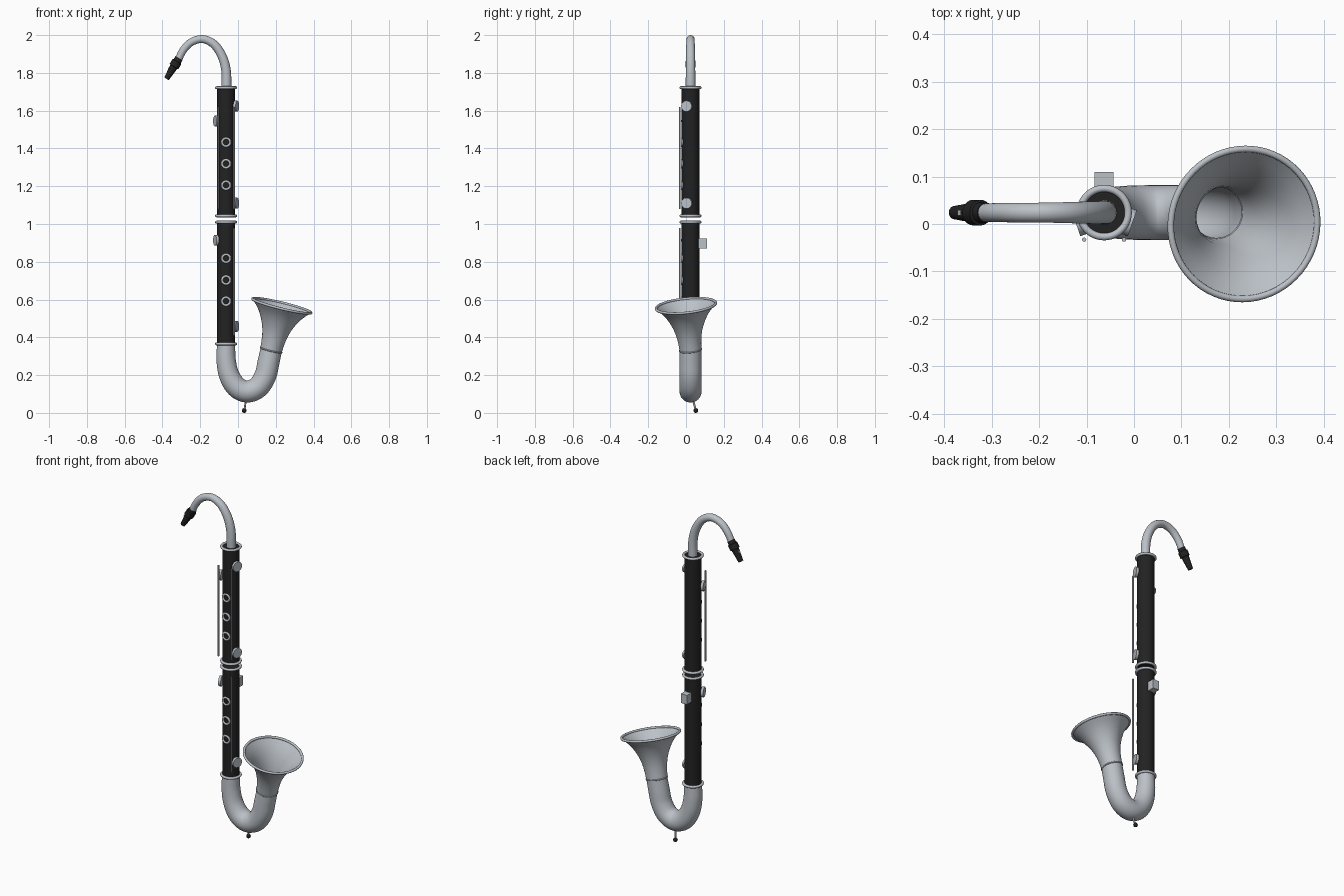
import bpy, bmesh, math
from mathutils import Vector, Matrix

if "Cube" in bpy.data.objects:
    bpy.data.objects.remove(bpy.data.objects["Cube"])


def material(name, rgb):
    m = bpy.data.materials.new(name)
    m.diffuse_color = (*rgb, 1)
    m.use_nodes = True
    m.node_tree.nodes["Principled BSDF"].inputs["Base Color"].default_value = m.diffuse_color
    return m


SILVER = material("silver", (0.50, 0.535, 0.575))
BLACK = material("black", (0.016, 0.016, 0.016))
AX, AY = -0.063, 0.024          # axis of the straight body
BODY_R = 0.047


def finish(bm, name, mat, smooth=True):
    bmesh.ops.recalc_face_normals(bm, faces=bm.faces)
    me = bpy.data.meshes.new(name)
    bm.to_mesh(me)
    bm.free()
    ob = bpy.data.objects.new(name, me)
    bpy.context.collection.objects.link(ob)
    me.materials.append(mat)
    if smooth:
        bpy.ops.object.select_all(action='DESELECT')
        ob.select_set(True)
        bpy.context.view_layer.objects.active = ob
        bpy.ops.object.shade_smooth_by_angle(angle=math.radians(40))
    return ob


def frame(origin, axis):
    """Matrix placing local z along the given axis."""
    q = Vector(axis).to_track_quat('Z', 'Y')
    return Matrix.Translation(origin) @ q.to_matrix().to_4x4()


def lathe(name, profile, origin, axis, mat, seg=48, closed=False):
    """Revolve (radius, height) points around an axis."""
    bm = bmesh.new()
    rings = []
    for r, h in profile:
        if r < 1e-6:
            rings.append([bm.verts.new((0, 0, h))] * seg)
        else:
            rings.append([bm.verts.new((r * math.cos(a), r * math.sin(a), h))
                          for a in (2 * math.pi * i / seg for i in range(seg))])
    pairs = list(zip(rings, rings[1:]))
    if closed:
        pairs.append((rings[-1], rings[0]))
    for a, b in pairs:
        for i in range(seg):
            j = (i + 1) % seg
            quad = list(dict.fromkeys((a[i], a[j], b[j], b[i])))
            bm.faces.new(quad)
    bm.transform(frame(origin, axis))
    return finish(bm, name, mat)


def cylinder(name, p0, p1, r, mat, seg=48):
    d = Vector(p1) - Vector(p0)
    return lathe(name, [(0, 0), (r, 0), (r, d.length), (0, d.length)], p0, d, mat, seg)


def ring(name, origin, axis, major, minor, mat=SILVER, seg=48):
    prof = [(major + minor * math.cos(a), minor * math.sin(a))
            for a in (2 * math.pi * i / 12 for i in range(12))]
    return lathe(name, prof, origin, axis, mat, seg, closed=True)


def bent_tube(name, pts, mat, caps=True, seg=32, steps=6):
    """Sweep a circle along a smooth path of (x, z, radius) points at depth AY."""
    p = [Vector(q) for q in pts]
    p = [2 * p[0] - p[1]] + p + [2 * p[-1] - p[-2]]
    path = []
    for k in range(1, len(p) - 2):
        a, b, c, d = p[k - 1:k + 3]
        for s in range(steps):
            t = s / steps
            path.append(0.5 * (2 * b + (c - a) * t + (2 * a - 5 * b + 4 * c - d) * t * t
                               + (3 * b - a - 3 * c + d) * t ** 3))
    path.append(p[-2])
    bm = bmesh.new()
    rings = []
    for i, q in enumerate(path):
        t = path[min(i + 1, len(path) - 1)] - path[max(i - 1, 0)]
        n = Vector((t.y, 0, -t.x)).normalized()
        c = Vector((q.x, AY, q.y))
        rings.append([bm.verts.new(c + q.z * (math.cos(a) * n + math.sin(a) * Vector((0, 1, 0))))
                      for a in (2 * math.pi * j / seg for j in range(seg))])
    for a, b in zip(rings, rings[1:]):
        for i in range(seg):
            j = (i + 1) % seg
            bm.faces.new((a[i], a[j], b[j], b[i]))
    if caps:
        bm.faces.new(rings[0])
        bm.faces.new(rings[-1])
    return finish(bm, name, mat)


# straight body joints and their metal rings
cylinder("upper_joint", (AX, AY, 1.043), (AX, AY, 1.722), BODY_R, BLACK)
cylinder("lower_joint", (AX, AY, 0.362), (AX, AY, 1.01), BODY_R, BLACK)
for z in (1.722, 1.043, 1.01, 0.365):
    ring("joint_ring", (AX, AY, z), (0, 0, 1), 0.051, 0.0075)

# curved neck
bent_tube("neck", [(-0.061, 1.70, 0.026), (-0.063, 1.81, 0.025), (-0.085, 1.89, 0.024),
                   (-0.128, 1.952, 0.0225), (-0.187, 1.979, 0.021), (-0.247, 1.963, 0.0205),
                   (-0.290, 1.92, 0.020), (-0.318, 1.866, 0.019)], SILVER)

# mouthpiece with a small plate on its upper side
m0, m1 = Vector((-0.312, AY, 1.878)), Vector((-0.379, AY, 1.768))
md = (m1 - m0).normalized()
lathe("mouthpiece", [(0, 0), (0.021, 0), (0.022, 0.012), (0.022, 0.02), (0.027, 0.022),
                     (0.027, 0.052), (0.021, 0.054), (0.014, 0.128), (0, 0.128)],
      m0, md, BLACK, 32)
bm = bmesh.new()
bmesh.ops.create_cube(bm, size=1)
up = Vector((md.z, 0, -md.x))
if up.z < 0:
    up = -up
bm.transform(frame(m0 + md * 0.075 + up * 0.0185, up) @ Matrix.Diagonal((0.012, 0.012, 0.006, 1)))
finish(bm, "mouthpiece_plate", SILVER, False)

# U-shaped bow
bent_tube("bow", [(AX, 0.365, 0.048), (AX, 0.28, 0.051), (-0.047, 0.20, 0.054),
                  (-0.008, 0.138, 0.057), (0.047, 0.113, 0.058), (0.105, 0.135, 0.058),
                  (0.144, 0.195, 0.058), (0.162, 0.27, 0.058), (0.177, 0.34, 0.057)],
          SILVER, caps=False)

# flared bell with a thin wall and rolled rim
b0, b1 = Vector((0.175, AY, 0.333)), Vector((0.232, 0.0, 0.567))
bd = (b1 - b0).normalized()
flare = [(0.058, 0), (0.060, 0.03), (0.065, 0.07), (0.072, 0.10), (0.082, 0.13),
         (0.096, 0.16), (0.113, 0.19), (0.135, 0.217), (0.160, 0.242)]
inner = [(r - 0.003, h + 0.001) for r, h in reversed(flare)]
lathe("bell", flare + inner, b0, bd, SILVER, 64, closed=True)
ring("bell_rim", b0 + bd * 0.242, bd, 0.159, 0.007, seg=64)
ring("bell_collar", b0, bd, 0.0575, 0.004)

# floor peg with a ball tip
cylinder("peg_rod", (0.043, 0.036, 0.075), (0.034, 0.051, 0.015), 0.005, SILVER, 16)
bm = bmesh.new()
bmesh.ops.create_uvsphere(bm, u_segments=20, v_segments=12, radius=0.0125,
                          matrix=Matrix.Translation((0.033, 0.052, 0.0125)))
finish(bm, "peg_tip", BLACK)

# finger-hole rings on the front
for z in (1.433, 1.319, 1.205, 0.818, 0.703, 0.591):
    ring("finger_ring", (AX, AY - BODY_R + 0.002, z), (0, 1, 0), 0.021, 0.006, seg=32)

# key pads on both sides
for side, heights in ((1, (1.624, 1.11, 0.458)), (-1, (1.545, 0.914))):
    n = Vector((0.945 * side, -0.325, 0))
    for z in heights:
        c = Vector((AX + 0.053 * side, 0.004, z))
        cylinder("key_pad", c - n * 0.007, c + n * 0.007, 0.029, SILVER, 32)

# long key rods
for side, lo, hi in ((-1, 1.08, 1.62), (1, 1.08, 1.62), (1, 0.41, 0.978)):
    x = AX + 0.042 * side
    cylinder("key_rod", (x, -0.033, lo), (x, -0.033, hi), 0.0045, SILVER, 12)

# thumb rest on the back
bm = bmesh.new()
bmesh.ops.create_cube(bm, size=1)
bm.transform(Matrix.Translation((AX, 0.087, 0.897)) @ Matrix.Diagonal((0.04, 0.046, 0.055, 1)))
finish(bm, "thumb_rest", SILVER, False)
